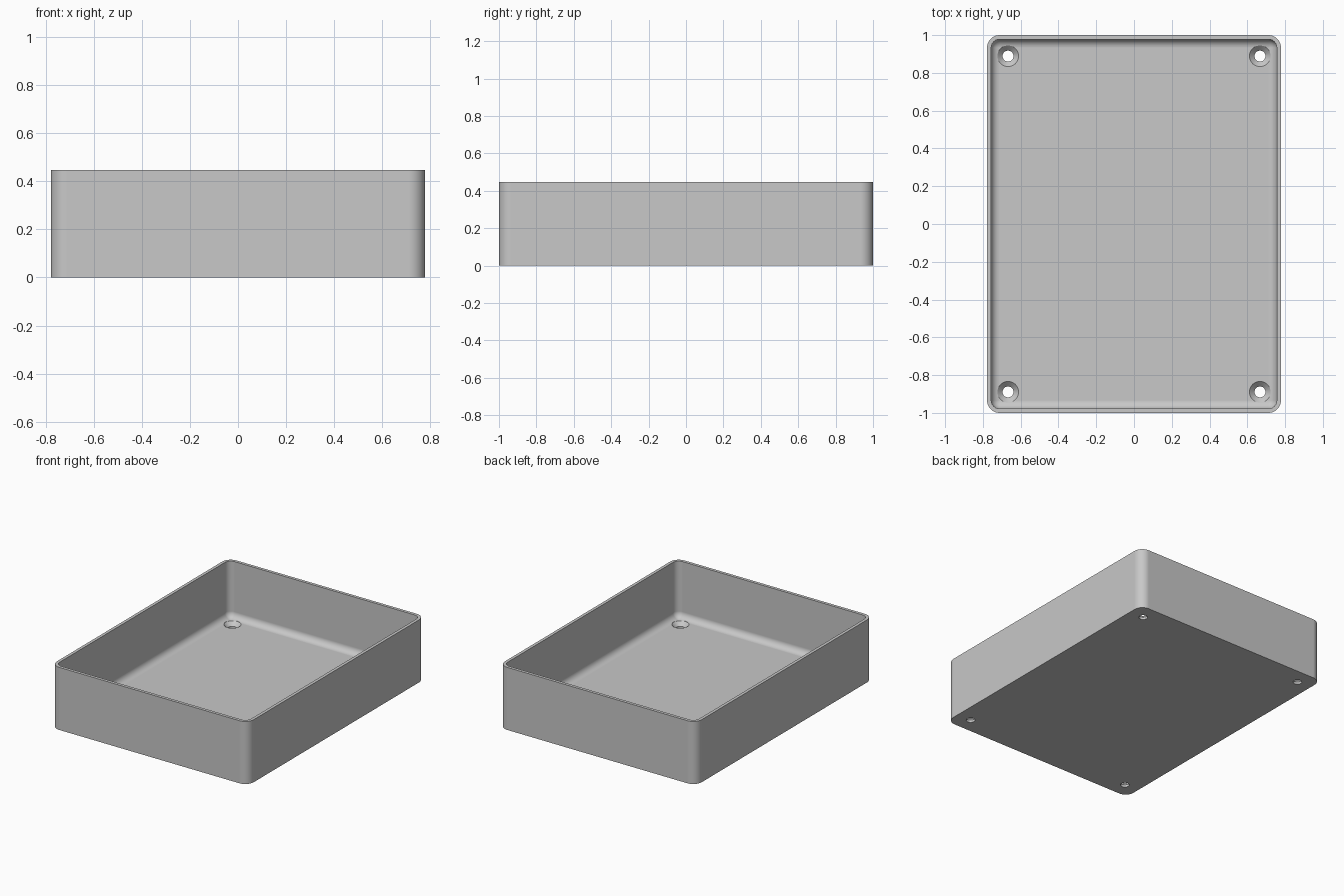
import bpy, bmesh, math

cube = bpy.data.objects.get("Cube")
if cube:
    bpy.data.objects.remove(cube, do_unlink=True)

HALF_X, HALF_Y, HEIGHT = 0.778, 1.0, 0.447
WALL, FLOOR, CORNER = 0.022, 0.044, 0.067
FILLET = CORNER - WALL
SEGS = 10

grey = bpy.data.materials.new("plain grey")
grey.use_nodes = True
grey.diffuse_color = (0.58, 0.58, 0.58, 1)
grey.node_tree.nodes["Principled BSDF"].inputs["Base Color"].default_value = grey.diffuse_color


def make_object(name, bm):
    bmesh.ops.remove_doubles(bm, verts=bm.verts, dist=1e-5)
    bmesh.ops.recalc_face_normals(bm, faces=bm.faces)
    mesh = bpy.data.meshes.new(name)
    bm.to_mesh(mesh)
    bm.free()
    mesh.materials.append(grey)
    obj = bpy.data.objects.new(name, mesh)
    bpy.context.collection.objects.link(obj)
    return obj


def skin(bm, rings):
    """Bridge equal-length rings of points and cap both ends."""
    loops = [[bm.verts.new(p) for p in ring] for ring in rings]
    n = len(loops[0])
    for a, b in zip(loops, loops[1:]):
        for i in range(n):
            j = (i + 1) % n
            bm.faces.new((a[i], a[j], b[j], b[i]))
    bm.faces.new(loops[0])
    bm.faces.new(loops[-1])


def rounded_ring(inset, z):
    r = max(CORNER - inset, 0)
    cx, cy = HALF_X - inset - r, HALF_Y - inset - r
    ring = []
    for k, (sx, sy) in enumerate(((1, 1), (-1, 1), (-1, -1), (1, -1))):
        for i in range(SEGS + 1):
            a = math.pi / 2 * (k + i / SEGS)
            ring.append((sx * cx + r * math.cos(a), sy * cy + r * math.sin(a), z))
    return ring


# Tray shell: outer wall, flat rim, inner wall and filleted floor
profile = [(0, 0), (0, HEIGHT), (WALL, HEIGHT)]
for i in range(SEGS + 1):
    a = math.pi / 2 * i / SEGS
    profile.append((WALL + FILLET * (1 - math.cos(a)),
                    FLOOR + FILLET * (1 - math.sin(a))))
bm = bmesh.new()
skin(bm, [rounded_ring(*p) for p in profile])
tray = make_object("tray", bm)

# Countersunk screw holes in the four corners
bm = bmesh.new()
hole = [(0.029, -0.05), (0.029, FLOOR - 0.027), (0.056, FLOOR), (0.056, FLOOR + 0.06)]
for sx in (-1, 1):
    for sy in (-1, 1):
        skin(bm, [[(sx * 0.667 + r * math.cos(math.tau * i / 32),
                    sy * 0.889 + r * math.sin(math.tau * i / 32), z)
                   for i in range(32)] for r, z in hole])
cutter = make_object("screw_hole_cutter", bm)
cutter.hide_render = True

cut = tray.modifiers.new("screw_holes", "BOOLEAN")
cut.operation = "DIFFERENCE"
cut.solver = "EXACT"
cut.object = cutter

bpy.ops.object.select_all(action="DESELECT")
tray.select_set(True)
bpy.context.view_layer.objects.active = tray
bpy.ops.object.modifier_apply(modifier=cut.name)
bpy.data.objects.remove(cutter, do_unlink=True)

# Smooth rounded corners, crisp edges and flat large faces
bpy.ops.object.shade_smooth_by_angle(angle=math.radians(30))
weighted = tray.modifiers.new("flat_panels", "WEIGHTED_NORMAL")
weighted.keep_sharp = True
